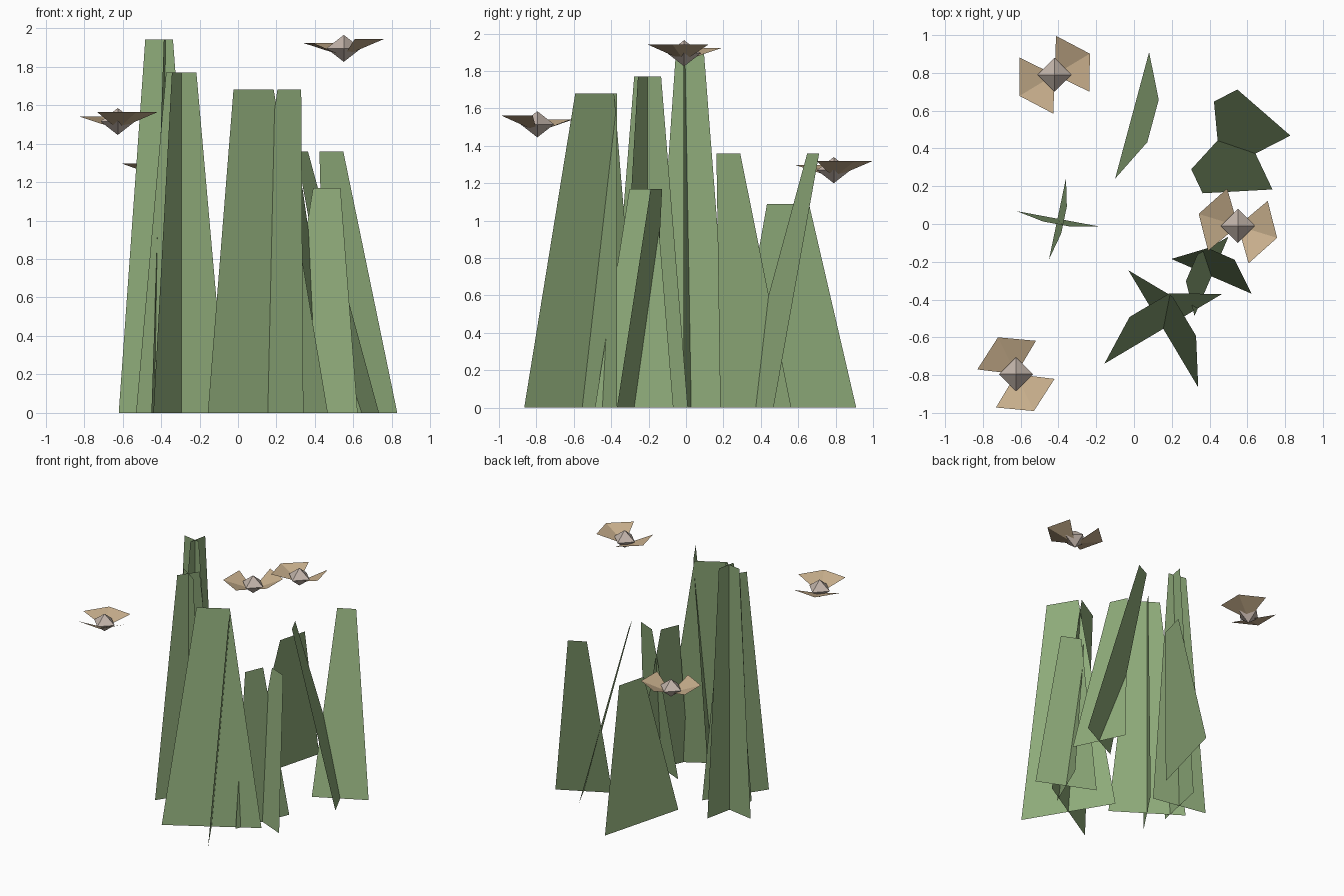
import bpy
import math
from mathutils import Vector

cube = bpy.data.objects.get("Cube")
if cube:
    bpy.data.objects.remove(cube, do_unlink=True)


def material(name, rgb):
    mat = bpy.data.materials.new(name)
    mat.use_nodes = True
    colour = (*rgb, 1.0)
    mat.diffuse_color = colour
    bsdf = mat.node_tree.nodes["Principled BSDF"]
    bsdf.inputs["Base Color"].default_value = colour
    bsdf.inputs["Roughness"].default_value = 0.9
    return mat


GREEN = material("leaf_green", (0.275, 0.41, 0.195))
TAN = material("wing_tan", (0.58, 0.43, 0.265))
GREY = material("body_grey", (0.54, 0.455, 0.40))


def add_mesh(name, verts, faces, mat, location=(0, 0, 0)):
    mesh = bpy.data.meshes.new(name)
    mesh.from_pydata([tuple(v) for v in verts], [], faces)
    mesh.materials.append(mat)
    mesh.update()
    obj = bpy.data.objects.new(name, mesh)
    obj.location = location
    bpy.context.collection.objects.link(obj)
    return obj


def blade(name, centre, half, lean, height, taper=0.335):
    """Flat tapering leaf, tilted at right angles to its own base line."""
    base = Vector((*centre, 0))
    side = Vector((*half, 0))
    top = base + Vector((-side.y, side.x, 0)) * lean + Vector((0, 0, height))
    verts = [base - side, base + side, top + side * taper, top - side * taper]
    add_mesh(name, verts, [(0, 1, 2, 3)], GREEN)


# Grass clumps: base centre, height, then crossed blades (half base, lean)
clumps = {
    "tall_left": ((-0.405, 0.028), 1.94,
                  [((0.215, -0.04), -0.13), ((0.045, 0.215), -0.16)]),
    "upright_left": ((-0.295, -0.205), 1.77,
                     [((0.235, -0.155), 0), ((0.145, 0.215), 0)]),
    "front": ((0.155, -0.555), 1.68,
              [((0.312, 0.185), 0.4), ((0.185, -0.31), 0.36)]),
    "back_right": ((0.643, 0.373), 1.36,
                   [((0.185, 0.095), 1.66), ((0.09, -0.19), -1.63)]),
    "short_right": ((0.41, -0.277), 1.17,
                    [((0.212, -0.092), 0.56), ((0.09, 0.21), 0.5)]),
    "back": ((-0.01, 0.575), 1.09, [((0.09, 0.335), -0.33)]),
}
for clump, (centre, height, leaves) in clumps.items():
    for i, (half, lean) in enumerate(leaves):
        blade(f"{clump}_grass_blade_{i + 1}", centre, half, lean, height)


def flyer(name, location, heading):
    """Faceted body with two folded fan wings."""
    r, h = 0.09, 0.07
    ring = [(r, 0, 0), (0, r, 0), (-r, 0, 0), (0, -r, 0)]
    faces = []
    for i in range(4):
        j = (i + 1) % 4
        faces += [(i, j, 4), (j, i, 5)]
    add_mesh(name + "_body", ring + [(0, 0, h), (0, 0, -h)], faces, GREY, location)

    for label, turn, rise in (("wing_a", 0, 0.048), ("wing_b", 180, 0.027)):
        verts = [(0, 0, -0.04)]
        for spread, reach in ((-57, 0.206), (0, 0.217), (57, 0.206)):
            a = math.radians(heading + turn + spread)
            verts.append((reach * math.cos(a), reach * math.sin(a), rise))
        add_mesh(f"{name}_{label}", verts, [(0, 1, 2), (0, 2, 3)], TAN, location)


# Flyers
flyer("right_flyer", (0.55, -0.01, 1.895), -17)
flyer("front_flyer", (-0.625, -0.795, 1.515), -64)
flyer("back_flyer", (-0.42, 0.79, 1.27), 31)
